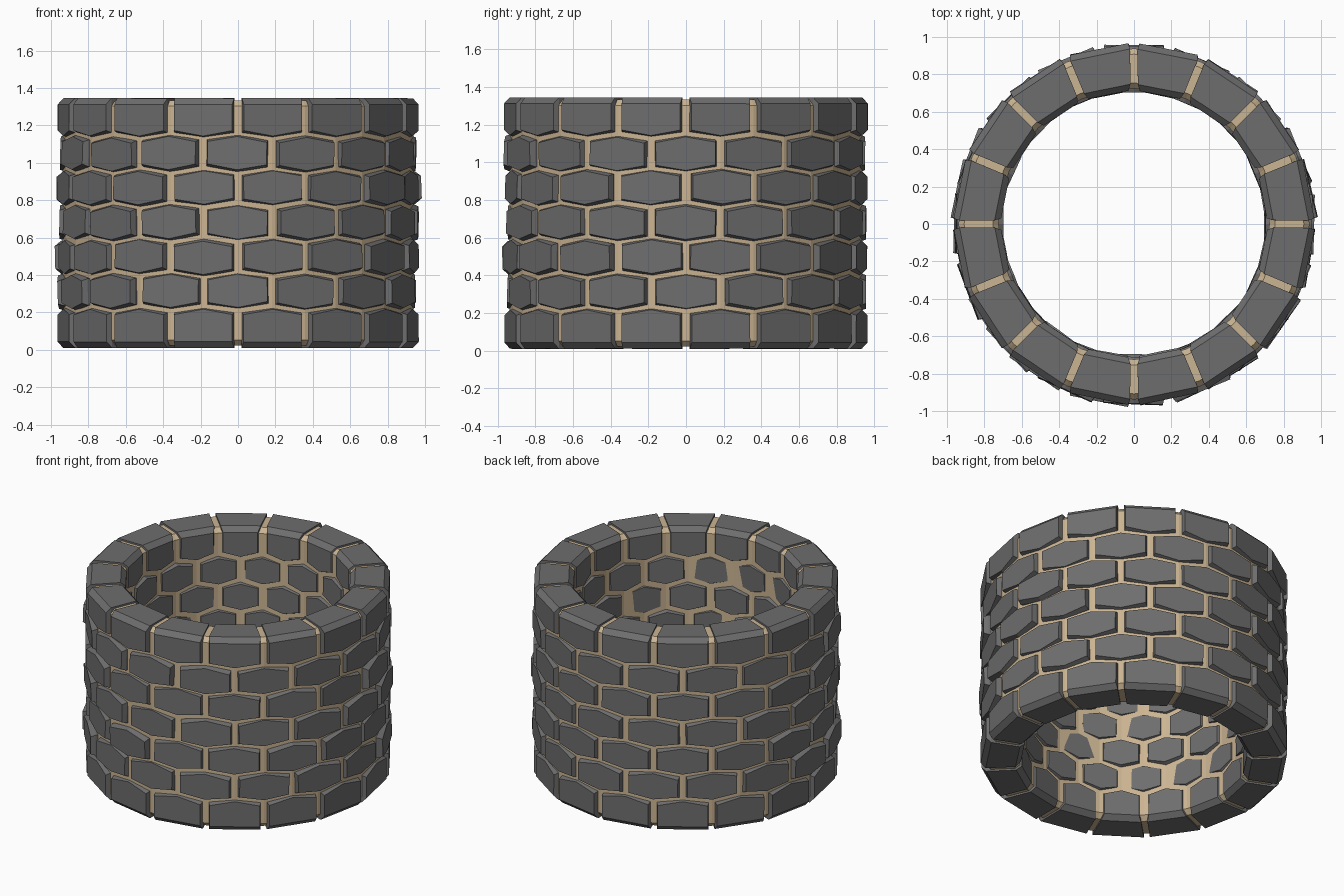
import bpy, bmesh, math, random
from mathutils import Matrix, Vector

if "Cube" in bpy.data.objects:
    bpy.data.objects.remove(bpy.data.objects["Cube"])

random.seed(7)
N = 16                                   # stones per course
STEP = 2 * math.pi / N
R_IN, R_OUT = 0.703, 0.952               # inner and outer flat faces
LEVELS = [0.01, 0.22, 0.404, 0.588, 0.772, 0.956, 1.14, 1.345]


def material(name, rgb):
    m = bpy.data.materials.new(name)
    m.diffuse_color = (*rgb, 1)
    m.use_nodes = True
    m.node_tree.nodes["Principled BSDF"].inputs["Base Color"].default_value = m.diffuse_color
    return m


stone_mat = material("dark_grey_stone", (0.155, 0.155, 0.155))
mortar_mat = material("sand_mortar", (0.60, 0.46, 0.29))


def finish(bm, name, mat):
    bmesh.ops.recalc_face_normals(bm, faces=bm.faces)
    me = bpy.data.meshes.new(name)
    bm.to_mesh(me)
    bm.free()
    me.materials.append(mat)
    ob = bpy.data.objects.new(name, me)
    bpy.context.collection.objects.link(ob)


def outline(y, z0, z1, inset, flat_low, flat_high):
    """Six-sided stone outline at radial distance y (flat on the rim side)."""
    w = y * math.tan(STEP / 2) - 0.02 - inset
    rim = inset * 3
    if flat_low:
        lo_mid = lo_side = z0 + rim
    else:
        lo_mid, lo_side = z0 - 0.008 + inset, z0 + 0.021 + inset
    if flat_high:
        hi_mid = hi_side = z1 - rim
    else:
        hi_mid, hi_side = z1 + 0.008 - inset, z1 - 0.021 - inset
    return [Vector(p) for p in ((-w, y, lo_side), (0, y, lo_mid), (w, y, lo_side),
                                (w, y, hi_side), (0, y, hi_mid), (-w, y, hi_side))]


def add_stone(bm, angle, z0, z1, flat_low, flat_high, jitter):
    c = Vector((0, (R_IN + R_OUT) / 2, (z0 + z1) / 2))
    rot = Matrix.Identity(4)
    for axis, deg in (("Z", 3.0), ("X", 2.5), ("Y", 1.2)):
        a = math.radians(random.uniform(-deg, deg)) * jitter
        rot = rot @ Matrix.Rotation(a, 4, axis)
    push = Vector((0, random.uniform(-0.008, 0.014) * jitter, 0))
    place = (Matrix.Rotation(angle, 4, "Z") @ Matrix.Translation(c + push)
             @ rot @ Matrix.Translation(-c))
    rings = []
    for y, inset in ((R_IN, 0.011), (R_IN + 0.032, 0), (R_OUT - 0.032, 0), (R_OUT, 0.011)):
        pts = outline(y, z0, z1, inset, flat_low, flat_high)
        rings.append([bm.verts.new(place @ p) for p in pts])
    for a, b in zip(rings, rings[1:]):
        for i in range(6):
            j = (i + 1) % 6
            bm.faces.new((a[i], a[j], b[j], b[i]))
    bm.faces.new(rings[0])
    bm.faces.new(rings[-1])


# stone courses, every other one shifted by half a stone
for k in range(7):
    bm = bmesh.new()
    for i in range(N):
        ang = (i + (0.5 if k % 2 == 0 else 0)) * STEP
        rim = k in (0, 6)
        # the back stays neat, the front and sides are looser
        loose = 0.35 if math.cos(ang) > 0.5 else 0.9
        add_stone(bm, ang, LEVELS[k], LEVELS[k + 1], k == 0, k == 6, 0.12 if rim else loose)
    finish(bm, f"stone_course_{k + 1}", stone_mat)

# mortar core: chamfered ring profile swept round the axis
ri, ro, zb, zt, ch = 0.724, 0.938, 0.022, 1.333, 0.03
profile = [(ri, zb + ch), (ri + ch, zb), (ro - ch, zb), (ro, zb + ch),
           (ro, zt - ch), (ro - ch, zt), (ri + ch, zt), (ri, zt - ch)]
bm = bmesh.new()
S = 2 * N
cols = [[bm.verts.new((r * math.cos(a), r * math.sin(a), z)) for r, z in profile]
        for a in (2 * math.pi * s / S for s in range(S))]
for s in range(S):
    a, b = cols[s], cols[(s + 1) % S]
    for i in range(8):
        j = (i + 1) % 8
        bm.faces.new((a[i], a[j], b[j], b[i]))
finish(bm, "mortar_core", mortar_mat)
